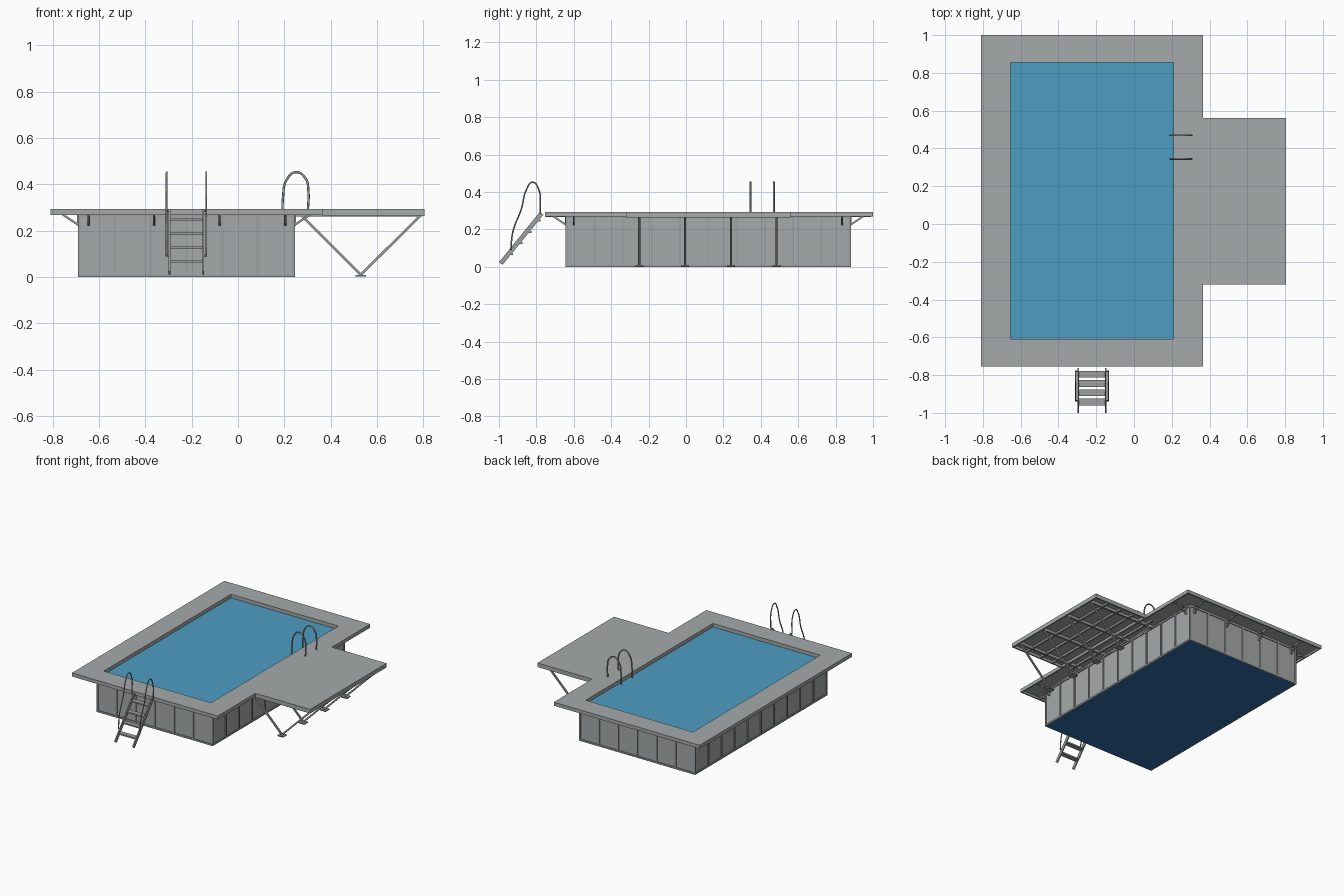
import bpy, bmesh
from mathutils import Vector

if "Cube" in bpy.data.objects:
    bpy.data.objects.remove(bpy.data.objects["Cube"])


def material(name, rgb):
    m = bpy.data.materials.new(name)
    m.use_nodes = True
    m.diffuse_color = (*rgb, 1)
    m.node_tree.nodes["Principled BSDF"].inputs["Base Color"].default_value = (*rgb, 1)
    return m


GREY = material("light grey", (0.38, 0.40, 0.40))
STEEL = material("steel grey", (0.33, 0.35, 0.35))
WATER = material("water blue", (0.075, 0.34, 0.54))
LINER = material("liner blue", (0.03, 0.15, 0.38))


def box(bm, lo, hi):
    """Axis-aligned box between two corners."""
    lo, hi = Vector(lo), Vector(hi)
    verts = bmesh.ops.create_cube(bm, size=1)["verts"]
    for v in verts:
        v.co = (lo + hi) / 2 + v.co * (hi - lo)


def bar(bm, a, b, width, depth):
    """Rectangular bar from a to b; width lies level, depth across it."""
    a, b = Vector(a), Vector(b)
    along = (b - a).normalized()
    side = along.cross(Vector((0, 0, 1))).normalized()
    up = side.cross(along)
    for v in bmesh.ops.create_cube(bm, size=1)["verts"]:
        c = v.co.copy()
        v.co = (a + b) / 2 + along * c.x * (b - a).length + side * c.y * width + up * c.z * depth


def ring(bm, outer, inner, z0, z1):
    """Rectangular ring; rectangles are (x0, x1, y0, y1)."""
    a, b, c, d = outer
    e, f, g, h = inner
    box(bm, (a, c, z0), (b, g, z1))
    box(bm, (a, h, z0), (b, d, z1))
    box(bm, (a, g, z0), (e, h, z1))
    box(bm, (f, g, z0), (b, h, z1))


def grow(rect, d):
    a, b, c, e = rect
    return (a - d, b + d, c - d, e + d)


def finish(bm, name, mat):
    bmesh.ops.recalc_face_normals(bm, faces=bm.faces)
    me = bpy.data.meshes.new(name)
    bm.to_mesh(me)
    bm.free()
    me.materials.append(mat)
    ob = bpy.data.objects.new(name, me)
    bpy.context.collection.objects.link(ob)
    return ob


def tube(name, points, radius):
    """Smooth bent pipe through points."""
    cu = bpy.data.curves.new(name, "CURVE")
    cu.dimensions = "3D"
    cu.bevel_depth = radius
    cu.bevel_resolution = 2
    cu.resolution_u = 8
    cu.use_fill_caps = True
    sp = cu.splines.new("BEZIER")
    sp.bezier_points.add(len(points) - 1)
    for p, co in zip(sp.bezier_points, points):
        p.co = co
        p.handle_left_type = p.handle_right_type = "AUTO"
    cu.materials.append(STEEL)
    bpy.context.collection.objects.link(bpy.data.objects.new(name, cu))


DECK = (-0.81, 0.365, -0.755, 1.0)
HOLE = (-0.655, 0.21, -0.61, 0.855)
POOL = (-0.685, 0.24, -0.637, 0.875)
SIDE = (0.365, 0.805, -0.32, 0.56)
TOP, LOW = 0.294, 0.268
X0, X1, Y0, Y1 = POOL

# Deck around the pool: boards with a skirt along both edges
bm = bmesh.new()
ring(bm, DECK, HOLE, TOP - 0.012, TOP)
ring(bm, DECK, grow(DECK, -0.01), LOW, TOP - 0.012)
ring(bm, grow(HOLE, 0.01), HOLE, LOW, TOP - 0.012)
finish(bm, "pool_deck", GREY)

# Side terrace: boards and skirt
bm = bmesh.new()
box(bm, (SIDE[0], SIDE[2], TOP - 0.012), (SIDE[1], SIDE[3], TOP))
ring(bm, SIDE, grow(SIDE, -0.01), LOW - 0.004, TOP - 0.012)
finish(bm, "side_terrace", GREY)

# Pool walls, water and floor
bm = bmesh.new()
ring(bm, POOL, grow(POOL, -0.012), 0.004, TOP - 0.012)
finish(bm, "wall_panels", GREY)
bm = bmesh.new()
box(bm, (X0 + 0.012, Y0 + 0.012, 0.01), (X1 - 0.012, Y1 - 0.012, 0.268))
finish(bm, "water", WATER)
bm = bmesh.new()
box(bm, (X0, Y0, 0.001), (X1, Y1, 0.004))
finish(bm, "pool_floor", LINER)

# Wall frame: base rail, top rail and evenly spaced posts
bm = bmesh.new()
for z in (0, LOW - 0.006):
    ring(bm, grow(POOL, 0.006), POOL, z, z + 0.012)
for i in range(7):
    x = X0 + (X1 - X0) * i / 6
    for y in (Y0, Y1):
        box(bm, (x - 0.005, y - 0.006, 0), (x + 0.005, y + 0.006, LOW))
for i in range(11):
    y = Y0 + (Y1 - Y0) * i / 10
    for x in (X0, X1):
        box(bm, (x - 0.006, y - 0.005, 0), (x + 0.006, y + 0.005, LOW))
finish(bm, "wall_frame", STEEL)

# Small diagonal brackets holding up the deck overhang
bm = bmesh.new()


def bracket(x, y, dx, dy):
    bar(bm, (x, y, 0.225), (x + dx * 0.07, y + dy * 0.07, 0.272), 0.009, 0.009)
    box(bm, (x - 0.005, y - 0.005, 0.22), (x + 0.005, y + 0.005, LOW))
    bar(bm, (x, y, 0.272), (x + dx * 0.11, y + dy * 0.11, 0.272), 0.009, 0.009)


for i in range(4):
    x = -0.645 + 0.283 * i
    bracket(x, Y0 - 0.005, 0, -1)
    bracket(x, Y1 + 0.005, 0, 1)
for i in range(6):
    y = -0.60 + 0.287 * i
    bracket(X0 - 0.005, y, -1, 0)
    if not SIDE[2] < y < SIDE[3]:
        bracket(X1 + 0.005, y, 1, 0)
finish(bm, "deck_brackets", STEEL)

# Terrace trusses: V struts on foot plates, with joists above
bm = bmesh.new()
for i in range(4):
    y = -0.25 + 0.245 * i
    for x in (0.275, 0.787):
        bar(bm, (0.53, y, 0.01), (x, y, 0.264), 0.011, 0.011)
    box(bm, (0.507, y - 0.022, 0.002), (0.553, y + 0.022, 0.009))
    box(bm, (X1, y - 0.007, 0.262), (0.795, y + 0.007, TOP - 0.012))
for x in (0.30, 0.45, 0.56, 0.68):
    box(bm, (x - 0.007, SIDE[2] + 0.01, 0.268), (x + 0.007, SIDE[3] - 0.01, TOP - 0.012))
finish(bm, "terrace_trusses", STEEL)

# Entry ladder: sloping stringers and flat treads
bm = bmesh.new()
for x in (-0.295, -0.15):
    bar(bm, (x, -0.99, 0.018), (x, -0.772, 0.286), 0.008, 0.024)
for i in range(4):
    y, z = -0.942 + 0.049 * i, 0.067 + 0.06 * i
    box(bm, (-0.293, y - 0.018, z - 0.005), (-0.152, y + 0.018, z + 0.005))
finish(bm, "entry_ladder", STEEL)

# Ladder handrails, with short pins to the stringers
for side, x, pin in (("right", -0.308, 0.013), ("left", -0.137, -0.013)):
    tube(side + "_handrail", [(x, y, z) for y, z in (
        (-0.937, 0.09), (-0.925, 0.19), (-0.88, 0.31), (-0.852, 0.415),
        (-0.82, 0.452), (-0.788, 0.415), (-0.78, 0.29))], 0.004)
    for y, z in ((-0.935, 0.093), (-0.78, 0.285)):
        tube(side + "_handrail_pin", [(x, y, z), (x + pin, y, z)], 0.004)

# Grab hoops at the water's edge
for side, y in (("front", 0.345), ("back", 0.47)):
    tube(side + "_grab_hoop", [(x, y, z) for x, z in (
        (0.192, 0.25), (0.194, 0.34), (0.21, 0.42), (0.25, 0.453),
        (0.292, 0.425), (0.304, 0.37), (0.302, 0.29))], 0.005)
